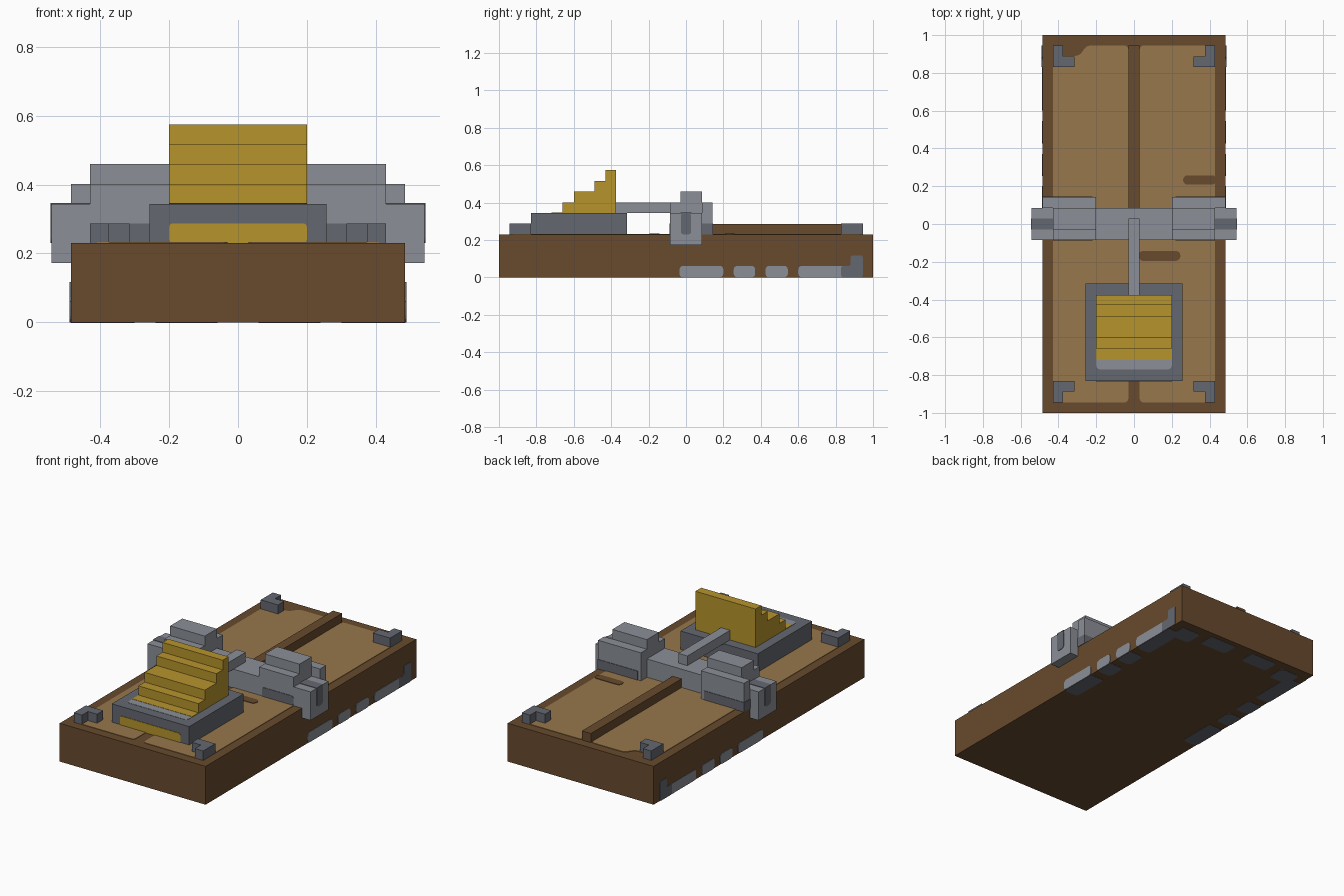
import bpy
import bmesh

cube = bpy.data.objects.get("Cube")
if cube:
    bpy.data.objects.remove(cube, do_unlink=True)


def material(name, rgb):
    lin = [((c / 255 + 0.055) / 1.055) ** 2.4 for c in rgb] + [1.0]
    m = bpy.data.materials.new(name)
    m.use_nodes = True
    m.diffuse_color = lin
    m.node_tree.nodes["Principled BSDF"].inputs["Base Color"].default_value = lin
    return m


BROWN = material("dark wood", (104, 74, 45))
TAN = material("light wood", (151, 119, 75))
LIGHT = material("light metal", (139, 143, 150))
DARK = material("dark metal", (100, 104, 112))
GOLD = material("brass", (182, 148, 44))
T = 0.003  # how far painted plates stand out


def prism(name, outline, axis, lo, hi, mat, radius=0.0):
    """Extrude a 2D outline along an axis, rounding its corners if asked."""
    place = {"x": lambda a, b, c: (c, a, b),
             "y": lambda a, b, c: (a, c, b),
             "z": lambda a, b, c: (a, b, c)}[axis]
    bm = bmesh.new()
    ends = [[bm.verts.new(place(a, b, c)) for a, b in outline] for c in (lo, hi)]
    bm.faces.new(ends[0])
    bm.faces.new(ends[1])
    n = len(outline)
    for i in range(n):
        j = (i + 1) % n
        bm.faces.new((ends[0][i], ends[0][j], ends[1][j], ends[1][i]))
    if radius:
        k = "xyz".index(axis)
        edges = [e for e in bm.edges
                 if abs(e.verts[0].co[k] - e.verts[1].co[k]) > 1e-5]
        bmesh.ops.bevel(bm, geom=edges, offset=radius, segments=3,
                        profile=0.5, affect="EDGES")
    bmesh.ops.recalc_face_normals(bm, faces=bm.faces)
    mesh = bpy.data.meshes.new(name)
    bm.to_mesh(mesh)
    bm.free()
    mesh.materials.append(mat)
    obj = bpy.data.objects.new(name, mesh)
    bpy.context.collection.objects.link(obj)
    return obj


def box(name, x, y, z, mat, axis="z", radius=0.0):
    spans = {"x": (y, z, x), "y": (x, z, y), "z": (x, y, z)}[axis]
    (a0, a1), (b0, b1), (lo, hi) = spans
    outline = [(a0, b0), (a1, b0), (a1, b1), (a0, b1)]
    return prism(name, outline, axis, lo, hi, mat, radius)


def flip(s, lo, hi):
    return tuple(sorted((s * lo, s * hi)))


# Wooden base and its lighter top panels
FLOOR = 0.23
box("base", (-0.485, 0.485), (-1, 1), (0, FLOOR), BROWN)
left = [(-0.43, -0.945), (-0.03, -0.945), (-0.03, 0.945),
        (-0.25, 0.945), (-0.29, 0.89), (-0.43, 0.89)]
prism("panel_right", left, "z", FLOOR - T, FLOOR + T, TAN, 0.02)
box("panel_left", (0.03, 0.43), (-0.945, 0.945), (FLOOR - T, FLOOR + T), TAN, "z", 0.02)
box("wood_streak_back", (0.26, 0.435), (0.208, 0.258), (FLOOR, FLOOR + 2 * T), BROWN, "z", 0.022)
box("wood_streak_front", (0.025, 0.245), (-0.195, -0.143), (FLOOR, FLOOR + 2 * T), BROWN, "z", 0.022)
box("centre_rail", (-0.03, 0.03), (0.085, 0.945), (FLOOR, 0.285), BROWN)

# L-shaped corner brackets
for sx in (1, -1):
    for sy in (1, -1):
        shape = [(0.315, 0.83), (0.43, 0.83), (0.43, 0.945),
                 (0.375, 0.945), (0.375, 0.888), (0.315, 0.888)]
        prism("corner_bracket", [(sx * a, sy * b) for a, b in shape],
              "z", FLOOR, 0.287, DARK)

# Plinth with painted strips
box("plinth", (-0.257, 0.257), (-0.83, -0.315), (FLOOR, 0.343), DARK)
box("plinth_front_strip", (-0.2, 0.2), (-0.83 - T, -0.83 + T), (FLOOR, 0.287), GOLD, "y", 0.01)
box("plinth_top_strip", (-0.2, 0.2), (-0.72, -0.65), (0.343 - T, 0.343 + T), GOLD)
box("plinth_top_trim", (-0.2, 0.2), (-0.77, -0.7), (0.343 - T, 0.343 + T / 2), LIGHT, "z", 0.02)

# Stepped treadle
steps = [(-0.375, 0.343), (-0.66, 0.343), (-0.66, 0.401), (-0.6, 0.401),
         (-0.6, 0.459), (-0.49, 0.459), (-0.49, 0.516), (-0.43, 0.516),
         (-0.43, 0.574), (-0.375, 0.574)]
prism("stepped_block", steps, "x", -0.2, 0.2, GOLD)

# Cross beam and lever
box("cross_beam", (-0.2, 0.2), (-0.085, 0.085), (FLOOR, 0.343), LIGHT)
box("lever", (-0.03, 0.03), (-0.375, 0.03), (0.343, 0.401), LIGHT)

# Clamps on both ends of the beam
for s in (1, -1):
    box("clamp_body", flip(s, 0.2, 0.43), (-0.085, 0.085), (FLOOR, 0.401), LIGHT)
    box("clamp_cap", flip(s, 0.2, 0.43), (-0.03, 0.085), (0.401, 0.459), LIGHT)
    box("clamp_back", flip(s, 0.2, 0.485), (0.085, 0.142), (FLOOR, 0.401), LIGHT)
    box("clamp_end", flip(s, 0.43, 0.542), (-0.085, 0.085), (0.172, 0.343), LIGHT)
    box("end_top_stripe", flip(s, 0.43, 0.542 + T), (-0.03, 0.03), (0.343 - T, 0.343 + T), DARK)
    box("end_side_stripe", flip(s, 0.542 - T, 0.542 + T), (-0.028, 0.028),
        (FLOOR, 0.343), DARK, "x", 0.015)
    box("clamp_front_band", flip(s, 0.22, 0.43), (-0.085 - T, -0.085 + T),
        (FLOOR, 0.287), DARK, "y", 0.015)
    box("clamp_back_band", flip(s, 0.22, 0.485 + T), (0.142 - T, 0.142 + T),
        (FLOOR, 0.287), DARK)
    box("clamp_side_band", flip(s, 0.485 - T, 0.485 + T), (0.085, 0.142),
        (FLOOR, 0.287), DARK)

    # Metal patches along the lower edge of the base
    for y0, y1 in ((-0.035, 0.2), (0.255, 0.37), (0.425, 0.545), (0.6, 0.885)):
        box("edge_patch", flip(s, 0.485 - T, 0.485 + T), (y0, y1), (0, 0.062), LIGHT, "x", 0.02)
        box("underside_patch", flip(s, 0.39, 0.485), (y0, y1), (-T / 2, T), DARK, "z", 0.02)
    corner = [(0.83, 0), (0.945, 0), (0.945, 0.117), (0.88, 0.117), (0.88, 0.062), (0.83, 0.062)]
    prism("edge_corner_patch", corner, "x", s * 0.485 - T * 1.2, s * 0.485 + T * 1.2, DARK, 0.01)
    box("underside_corner", flip(s, 0.3, 0.43), (0.83, 0.945), (-T / 2, T), DARK, "z", 0.02)
    box("underside_back_patch", flip(s, 0.06, 0.24), (0.87, 0.97), (-T / 2, T), DARK, "z", 0.02)
